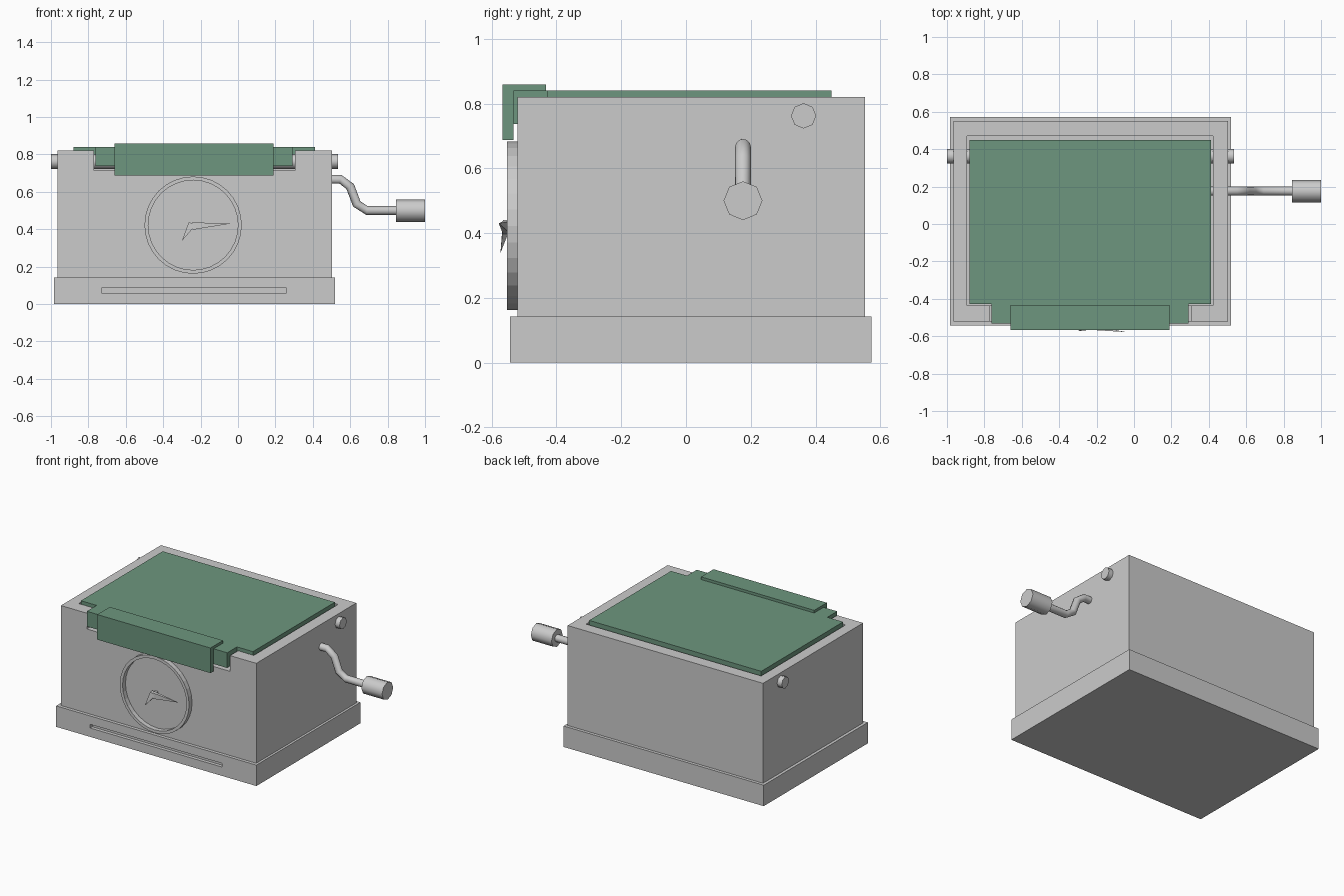
import bpy, bmesh, math
from mathutils import Vector

if "Cube" in bpy.data.objects:
    bpy.data.objects.remove(bpy.data.objects["Cube"])


def material(name, rgb):
    m = bpy.data.materials.new(name)
    m.diffuse_color = (*rgb, 1)
    m.use_nodes = True
    m.node_tree.nodes["Principled BSDF"].inputs["Base Color"].default_value = m.diffuse_color
    return m


GREY = material("light_grey", (0.6, 0.6, 0.6))
GREEN = material("muted_green", (0.153, 0.305, 0.209))


def finish(name, bm, mat, smooth=None):
    bmesh.ops.recalc_face_normals(bm, faces=bm.faces[:])
    me = bpy.data.meshes.new(name)
    bm.to_mesh(me)
    bm.free()
    ob = bpy.data.objects.new(name, me)
    bpy.context.collection.objects.link(ob)
    me.materials.append(mat)
    if smooth:
        bpy.ops.object.select_all(action='DESELECT')
        ob.select_set(True)
        bpy.context.view_layer.objects.active = ob
        bpy.ops.object.shade_smooth_by_angle(angle=math.radians(smooth))
    return ob


def box(name, x, y, z, mat):
    bm = bmesh.new()
    bmesh.ops.create_cube(bm, size=1)
    for v in bm.verts:
        v.co = [r[0] if c < 0 else r[1] for c, r in zip(v.co, (x, y, z))]
    return finish(name, bm, mat)


def prism(name, outline, axis, lo, hi, mat):
    """Extrude a 2D outline along x (outline in y, z) or z (outline in x, y)."""
    bm = bmesh.new()
    at = (lambda p, q, t: (t, p, q)) if axis == 'x' else (lambda p, q, t: (p, q, t))
    face = bm.faces.new([bm.verts.new(at(p, q, lo)) for p, q in outline])
    ext = bmesh.ops.extrude_face_region(bm, geom=[face])
    move = Vector(at(0, 0, hi - lo))
    for v in [g for g in ext["geom"] if isinstance(g, bmesh.types.BMVert)]:
        v.co += move
    return finish(name, bm, mat)


def tube(name, path, radius, sides, mat, smooth=60):
    """Sweep a round section along a path lying in the xz plane."""
    bm = bmesh.new()
    path = [Vector(p) for p in path]
    rings = []
    for i, p in enumerate(path):
        d = (path[min(i + 1, len(path) - 1)] - path[max(i - 1, 0)]).normalized()
        side = Vector((0, 1, 0))
        up = d.cross(side)
        angles = [2 * math.pi * k / sides for k in range(sides)]
        rings.append([bm.verts.new(p + radius * (side * math.cos(a) + up * math.sin(a)))
                      for a in angles])
    for a, b in zip(rings, rings[1:]):
        for k in range(sides):
            n = (k + 1) % sides
            bm.faces.new((a[k], a[n], b[n], b[k]))
    bm.faces.new(rings[0])
    bm.faces.new(rings[-1])
    return finish(name, bm, mat, smooth)


def cut(target, cutter):
    mod = target.modifiers.new(cutter.name, 'BOOLEAN')
    mod.operation, mod.solver, mod.object = 'DIFFERENCE', 'EXACT', cutter
    cutter.hide_render = True
    cutter.hide_viewport = True


# Plinth with a shallow slot
base = box("base", (-0.985, 0.518), (-0.543, 0.573), (0, 0.142), GREY)
cut(base, box("slot_cutter", (-0.73, 0.26), (-0.6, -0.52), (0.06, 0.085), GREY))

# Hollow body with a notch in the front wall
body = box("body", (-0.965, 0.502), (-0.521, 0.552), (0.1, 0.82), GREY)
cut(body, box("hollow_cutter", (-0.893, 0.422), (-0.435, 0.47), (0.16, 1), GREY))
cut(body, box("notch_cutter", (-0.77, 0.305), (-0.7, -0.40), (0.713, 1.1), GREY))

# Lid panel with a front tab
prism("lid", [(-0.88, 0.45), (0.412, 0.45), (0.412, -0.428), (0.292, -0.428),
              (0.292, -0.533), (-0.762, -0.533), (-0.762, -0.428), (-0.88, -0.428)],
      'z', 0.80, 0.84, GREEN)
box("lid_front_flap", (-0.762, 0.292), (-0.533, -0.50), (0.737, 0.82), GREEN)

# Folded grip over the lid edge
prism("lid_grip", [(-0.567, 0.688), (-0.533, 0.688), (-0.533, 0.835), (-0.432, 0.835),
                   (-0.432, 0.858), (-0.567, 0.858)], 'x', -0.66, 0.19, GREEN)

# Hinge rod through both side walls
tube("hinge_rod", [(-1.0, 0.363, 0.762), (0.535, 0.363, 0.762)], 0.039, 8, GREY)

# Bent crank arm and its knob
tube("crank_arm", [(0.40, 0.176, 0.667), (0.548, 0.176, 0.667), (0.60, 0.176, 0.628),
                   (0.635, 0.176, 0.535), (0.69, 0.176, 0.50), (0.86, 0.176, 0.50)],
     0.024, 12, GREY)
tube("crank_knob", [(0.845, 0.176, 0.50), (1.0, 0.176, 0.50)], 0.06, 8, GREY)

# Raised dial ring
CX, CZ, SEG = -0.24, 0.422, 32
bm = bmesh.new()
profile = [(0.26, -0.515), (0.26, -0.553), (0.24, -0.553), (0.24, -0.515)]
loops = [[bm.verts.new((CX + r * math.cos(2 * math.pi * k / SEG), y,
                        CZ + r * math.sin(2 * math.pi * k / SEG)))
          for k in range(SEG)] for r, y in profile]
for i in range(4):
    a, b = loops[i], loops[(i + 1) % 4]
    for k in range(SEG):
        n = (k + 1) % SEG
        bm.faces.new((a[k], a[n], b[n], b[k]))
finish("dial_ring", bm, GREY)


# Tapered dial hands leaning out from the centre
def hand(name, root, tip, half):
    bm = bmesh.new()
    root, tip = Vector(root), Vector(tip)
    d = (tip - root).normalized()
    side = d.cross(Vector((0, 1, 0))).normalized() * half
    depth = Vector((0, 0.012, 0))
    ring = [bm.verts.new(root + o) for o in (side - depth, side + depth,
                                             -side + depth, -side - depth)]
    top = bm.verts.new(tip)
    bm.faces.new(ring)
    for k in range(4):
        bm.faces.new((ring[k], ring[(k + 1) % 4], top))
    return finish(name, bm, GREY)


hand("long_hand", (-0.245, -0.553, 0.417), (-0.04, -0.578, 0.43), 0.02)
hand("short_hand", (-0.245, -0.553, 0.43), (-0.30, -0.573, 0.338), 0.02)
box("hand_pivot", (-0.257, -0.235), (-0.55, -0.515), (0.41, 0.432), GREY)
